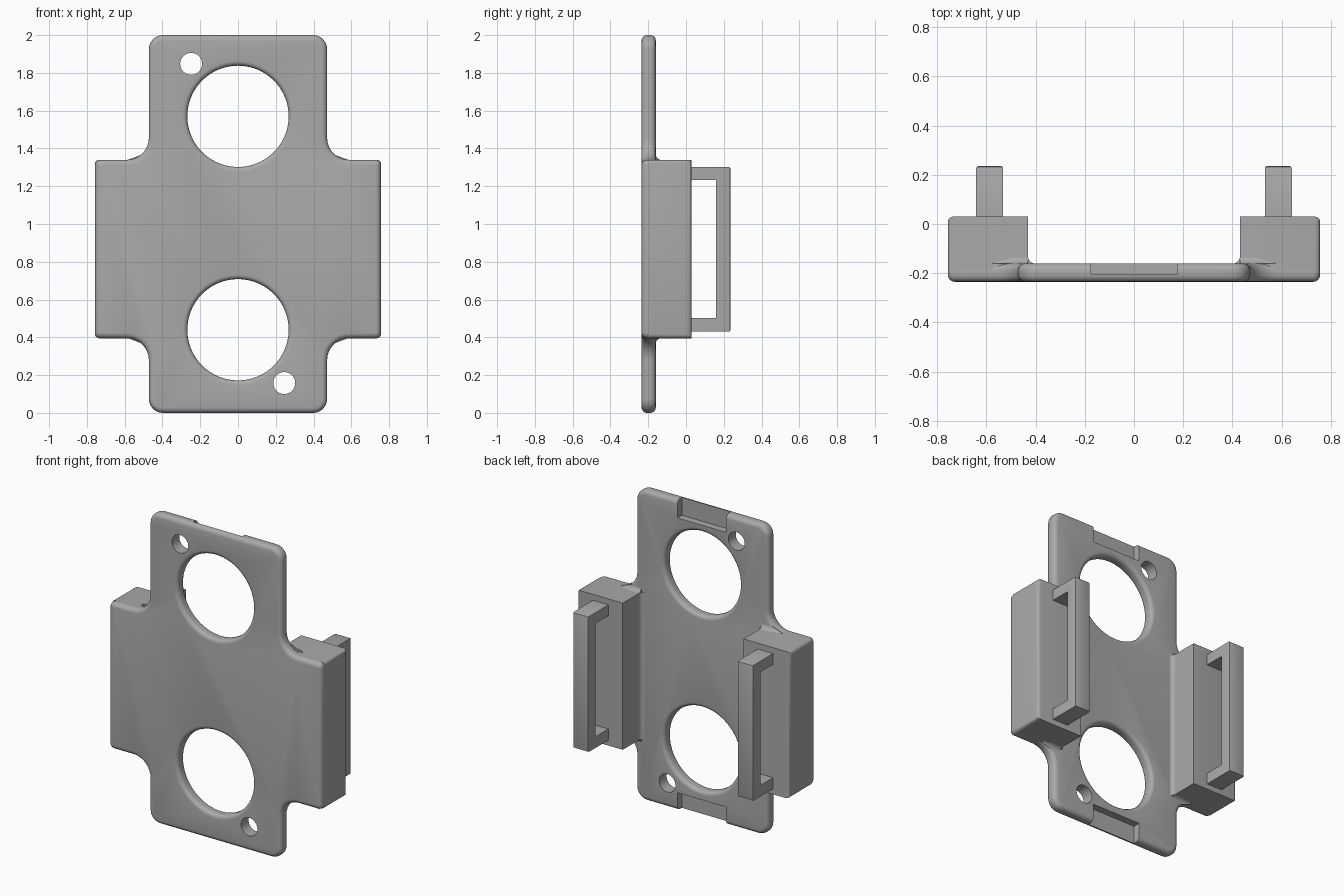
import bpy, bmesh, math
from mathutils import Vector, Matrix

cube = bpy.data.objects.get("Cube")
if cube:
    bpy.data.objects.remove(cube, do_unlink=True)

FRONT, BACK = -0.235, -0.16
Z_LOW, Z_HIGH, Z_MID = 0.395, 1.34, 0.8675

grey = bpy.data.materials.new("plain grey")
grey.use_nodes = True
grey.diffuse_color = (0.4, 0.4, 0.4, 1)
grey.node_tree.nodes["Principled BSDF"].inputs["Base Color"].default_value = grey.diffuse_color


def finish(bm, name):
    bmesh.ops.recalc_face_normals(bm, faces=bm.faces)
    mesh = bpy.data.meshes.new(name)
    bm.to_mesh(mesh)
    bm.free()
    obj = bpy.data.objects.new(name, mesh)
    bpy.context.collection.objects.link(obj)
    mesh.materials.append(grey)
    return obj


def smooth(obj):
    bpy.ops.object.select_all(action='DESELECT')
    obj.select_set(True)
    bpy.context.view_layer.objects.active = obj
    bpy.ops.object.shade_smooth_by_angle(angle=math.radians(35))


def round_corners(corners, steps=8):
    """Replace each (x, z, radius) right-angle corner with an arc."""
    out = []
    for i, (x, z, r) in enumerate(corners):
        p = Vector((x, z))
        a = (Vector(corners[i - 1][:2]) - p).normalized() * r
        b = (Vector(corners[(i + 1) % len(corners)][:2]) - p).normalized() * r
        for k in range(steps + 1):
            t = math.pi / 2 * k / steps
            out.append(p + a * (1 - math.sin(t)) + b * (1 - math.cos(t)))
    return out


def prism(points, direction):
    """Extrude a closed loop of 3D points along a vector."""
    bm = bmesh.new()
    face = bm.faces.new([bm.verts.new(p) for p in points])
    new = bmesh.ops.extrude_face_region(bm, geom=[face], use_keep_orig=True)
    moved = [v for v in new["geom"] if isinstance(v, bmesh.types.BMVert)]
    bmesh.ops.translate(bm, verts=moved, vec=direction)
    bmesh.ops.recalc_face_normals(bm, faces=bm.faces)
    return bm


def bevel(bm, edges, width, segments=4):
    bmesh.ops.bevel(bm, geom=edges, offset=width, segments=segments,
                    profile=0.5, affect='EDGES', clamp_overlap=True)


def box(x0, x1, y0, y1, z0, z1):
    bm = bmesh.new()
    size = Vector((x1 - x0, y1 - y0, z1 - z0))
    mid = Vector((x0 + x1, y0 + y1, z0 + z1)) / 2
    bmesh.ops.create_cube(bm, size=1, matrix=Matrix.Translation(mid) @ Matrix.Diagonal((*size, 1)))
    return bm


def hole_cutter(name, x, z, radius, flare, sides):
    """Turned cutter whose ends flare so the hole gets rounded rims."""
    profile = [(radius + flare, FRONT - 0.02)]
    if flare:
        arc = [math.pi / 2 * k / 5 for k in range(6)]
        profile += [(radius + flare * (1 - math.sin(t)), FRONT + flare * (1 - math.cos(t))) for t in arc]
        profile += [(radius + flare * (1 - math.cos(t)), BACK - flare * (1 - math.sin(t))) for t in arc]
    profile.append((radius + flare, BACK + 0.02))
    bm = bmesh.new()
    rings = [[bm.verts.new((x + r * math.cos(math.tau * i / sides), y,
                            z + r * math.sin(math.tau * i / sides)))
              for i in range(sides)] for r, y in profile]
    for a, b in zip(rings, rings[1:]):
        for i in range(sides):
            j = (i + 1) % sides
            bm.faces.new((a[i], a[j], b[j], b[i]))
    bm.faces.new(rings[0])
    bm.faces.new(rings[-1])
    return finish(bm, name)


# Cross-shaped mounting plate with softened rims
half = [(0.472, 0, 0.075), (0.472, Z_LOW, 0.115), (0.757, Z_LOW, 0.03),
        (0.757, Z_HIGH, 0.03), (0.472, Z_HIGH, 0.115), (0.472, 2, 0.075)]
corners = half + [(-x, z, r) for x, z, r in reversed(half)]
bm = prism([(p.x, FRONT, p.y) for p in round_corners(corners)], (0, BACK - FRONT, 0))
bevel(bm, [e for e in bm.edges if abs(e.verts[0].co.y - e.verts[1].co.y) < 0.001], 0.028)
plate = finish(bm, "mounting_plate")

# Large round openings, small screw holes and rear end notches
cutters = [
    hole_cutter("upper_opening_cutter", 0, 1.57, 0.268, 0.025, 96),
    hole_cutter("lower_opening_cutter", 0, 0.44, 0.268, 0.025, 96),
    hole_cutter("upper_screw_cutter", -0.248, 1.848, 0.058, 0, 40),
    hole_cutter("lower_screw_cutter", 0.245, 0.158, 0.058, 0, 40),
    finish(box(-0.174, 0.174, -0.206, 0, 1.885, 2.1), "upper_notch_cutter"),
    finish(box(-0.174, 0.174, -0.206, 0, -0.1, 0.115), "lower_notch_cutter"),
]
bpy.context.view_layer.objects.active = plate
for cutter in cutters:
    cutter.hide_render = True
    mod = plate.modifiers.new(cutter.name, 'BOOLEAN')
    mod.operation, mod.solver, mod.object = 'DIFFERENCE', 'EXACT', cutter
    bpy.ops.object.modifier_apply(modifier=mod.name)
    bpy.data.objects.remove(cutter, do_unlink=True)
smooth(plate)


def cove(radius, steps=6):
    """Concave corner section, as offsets from the inner corner."""
    arc = [math.pi / 2 * k / steps for k in range(steps + 1)]
    return [(0, 0)] + [(radius * (1 - math.sin(t)), radius * (1 - math.cos(t))) for t in arc]


for name, s in (("left", 1), ("right", -1)):
    # Side block with rounded outer edges
    bm = box(*sorted((s * 0.43, s * 0.757)), -0.2, 0.03, Z_LOW, Z_HIGH)
    outer = [e for e in bm.edges if all(abs(v.co.x) > 0.7 for v in e.verts)
             and any(v.co.y > 0 for v in e.verts)]
    bevel(bm, outer, 0.022)
    smooth(finish(bm, name + "_side_block"))

    # Bracket-shaped handle on the back of the block
    outline = [(0.02, 0.43), (0.235, 0.43), (0.235, 1.302), (0.02, 1.302),
               (0.02, 1.232), (0.16, 1.232), (0.16, 0.502), (0.02, 0.502)]
    bm = prism([(s * 0.532, y, z) for y, z in outline], (s * 0.11, 0, 0))
    bevel(bm, [e for e in bm.edges if all(v.co.y > 0.2 for v in e.verts)], 0.008, 2)
    smooth(finish(bm, name + "_handle"))

    # Cove between the plate and the inner block wall
    smooth(finish(prism([(s * (0.431 - u), BACK - 0.001 + v, Z_LOW) for u, v in cove(0.03)],
                        (0, 0, Z_HIGH - Z_LOW)), name + "_inner_cove"))

    # Tapered coves between the plate shoulders and the block ends
    for end, z, up in (("upper", Z_HIGH, 1), ("lower", Z_LOW, -1)):
        bm = bmesh.new()
        rings = [[bm.verts.new((s * x, BACK - 0.001 + v, z + up * (u - 0.001))) for u, v in cove(r)]
                 for x, r in ((0.43, 0.032), (0.5, 0.032), (0.575, 0.004))]
        for a, b in zip(rings, rings[1:]):
            for i in range(len(a)):
                j = (i + 1) % len(a)
                bm.faces.new((a[i], a[j], b[j], b[i]))
        bm.faces.new(rings[0])
        bm.faces.new(rings[-1])
        smooth(finish(bm, name + "_" + end + "_cove"))
